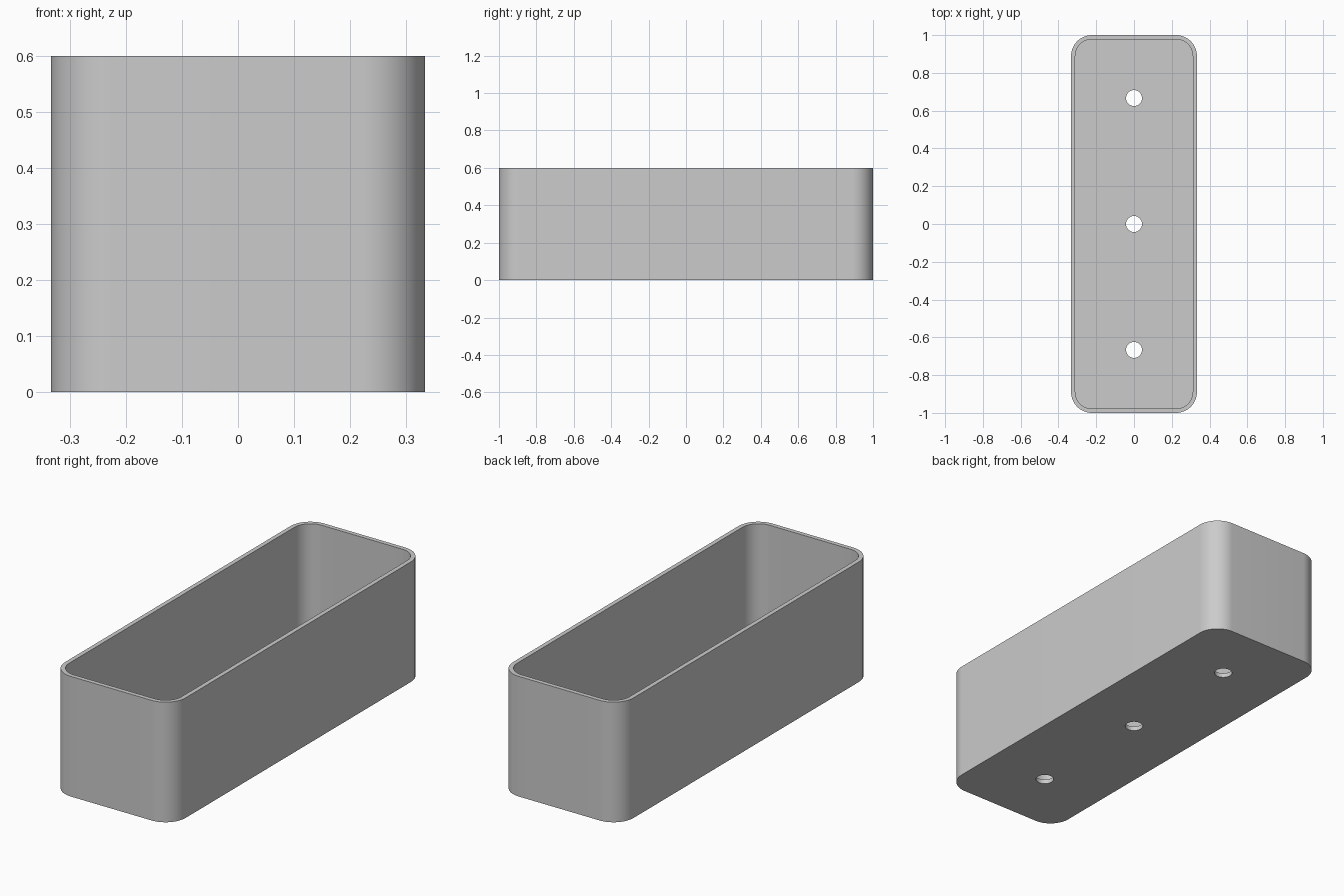
import bpy, bmesh
from math import sin, cos, pi, radians

if "Cube" in bpy.data.objects:
    bpy.data.objects.remove(bpy.data.objects["Cube"])

UNIT = 2 / 90                      # the box is 90 x 30 x 27 of these
HALF_X, HALF_Y, HEIGHT = 15 * UNIT, 1.0, 27 * UNIT
WALL, CORNER, HOLE = UNIT, 5 * UNIT, 1.9 * UNIT

grey = bpy.data.materials.new("light_grey")
grey.use_nodes = True
grey.diffuse_color = (0.6, 0.6, 0.6, 1)
grey.node_tree.nodes["Principled BSDF"].inputs["Base Color"].default_value = grey.diffuse_color


def rounded_outline(inset, steps=16):
    """Rounded rectangle, counter-clockwise, moved inwards by inset."""
    r = CORNER - inset
    cx, cy = HALF_X - CORNER, HALF_Y - CORNER
    points = []
    for i, (sx, sy) in enumerate([(1, 1), (-1, 1), (-1, -1), (1, -1)]):
        for k in range(steps + 1):
            a = (i + k / steps) * pi / 2
            points.append((sx * cx + r * cos(a), sy * cy + r * sin(a)))
    return points


def circle(y, steps=40):
    return [(HOLE * cos(2 * pi * k / steps), y + HOLE * sin(2 * pi * k / steps))
            for k in range(steps)]


bm = bmesh.new()


def ring(points, z):
    return [bm.verts.new((x, y, z)) for x, y in points]


def bridge(a, b):
    for i in range(len(a)):
        j = (i + 1) % len(a)
        bm.faces.new((a[i], a[j], b[j], b[i]))


def fill(*loops):
    """Fill a flat outline, leaving the inner loops open."""
    edges = []
    for loop in loops:
        for i, v in enumerate(loop):
            w = loop[(i + 1) % len(loop)]
            edges.append(bm.edges.get((v, w)) or bm.edges.new((v, w)))
    bmesh.ops.triangle_fill(bm, edges=edges, use_beauty=True)


# Outer wall, rim and inner wall
outer, inner = rounded_outline(0), rounded_outline(WALL)
loops = [ring(outer, 0), ring(outer, HEIGHT), ring(inner, HEIGHT), ring(inner, WALL)]
for a, b in zip(loops, loops[1:]):
    bridge(a, b)

# Drain holes through the floor
lower, upper = [], []
for y in (-30 * UNIT, 0, 30 * UNIT):
    lower.append(ring(circle(y), 0))
    upper.append(ring(circle(y), WALL))
    bridge(upper[-1], lower[-1])

# Underside and floor
fill(loops[0], *lower)
fill(loops[-1], *upper)
bmesh.ops.recalc_face_normals(bm, faces=bm.faces)

mesh = bpy.data.meshes.new("planter_box")
bm.to_mesh(mesh)
bm.free()
mesh.materials.append(grey)
box = bpy.data.objects.new("planter_box", mesh)
bpy.context.collection.objects.link(box)
bpy.context.view_layer.objects.active = box
box.select_set(True)
bpy.ops.object.shade_smooth_by_angle(angle=radians(30))
